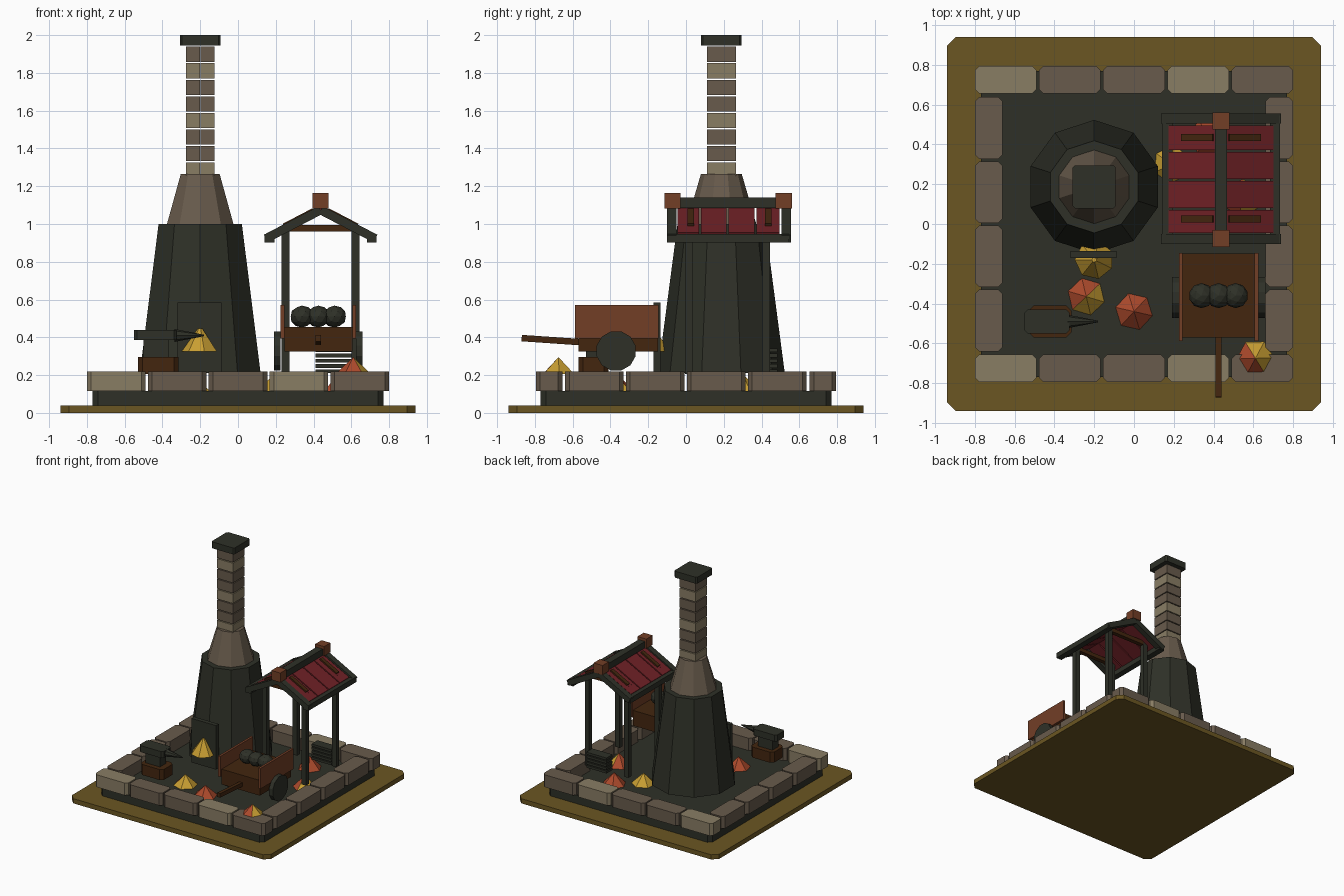
import bpy, bmesh, math
from mathutils import Matrix, Vector

if "Cube" in bpy.data.objects:
    bpy.data.objects.remove(bpy.data.objects["Cube"])


def material(name, hexa):
    c = [int(hexa[i:i + 2], 16) / 255 for i in (0, 2, 4)]
    lin = [v / 12.92 if v <= 0.04045 else ((v + 0.055) / 1.055) ** 2.4 for v in c]
    m = bpy.data.materials.new(name)
    m.diffuse_color = (*lin, 1)
    m.use_nodes = True
    m.node_tree.nodes["Principled BSDF"].inputs["Base Color"].default_value = m.diffuse_color
    return m


OLIVE = material("olive_ground", "6b5622")
DARK = material("dark_iron", "2e3027")
STONE = material("brown_stone", "685b4c")
PALE = material("pale_stone", "897d64")
WOOD = material("dark_wood", "43260f")
RUST = material("rust_wood", "723e26")
RED = material("red_plank", "702126")
GOLD = material("gold_flame", "c89e32")
EMBER = material("ember_orange", "ad4a2c")


def finish(name, bm, *mats):
    bmesh.ops.recalc_face_normals(bm, faces=bm.faces)
    me = bpy.data.meshes.new(name)
    bm.to_mesh(me)
    bm.free()
    for m in mats:
        me.materials.append(m)
    ob = bpy.data.objects.new(name, me)
    bpy.context.collection.objects.link(ob)
    return ob


def box(name, x, y, z, mat, c=0.0):
    """Box from ranges; c cuts the four upright corners."""
    (x0, x1), (y0, y1), (z0, z1) = x, y, z
    if c:
        pts = [(x0 + c, y0), (x1 - c, y0), (x1, y0 + c), (x1, y1 - c),
               (x1 - c, y1), (x0 + c, y1), (x0, y1 - c), (x0, y0 + c)]
    else:
        pts = [(x0, y0), (x1, y0), (x1, y1), (x0, y1)]
    bm = bmesh.new()
    f = bm.faces.new([bm.verts.new((a, b, z0)) for a, b in pts])
    up = bmesh.ops.extrude_face_region(bm, geom=[f])["geom"]
    bmesh.ops.translate(bm, vec=(0, 0, z1 - z0),
                        verts=[v for v in up if isinstance(v, bmesh.types.BMVert)])
    if not f.is_valid or len(bm.faces) < len(pts) + 2:
        bmesh.ops.holes_fill(bm, edges=bm.edges)
    return finish(name, bm, mat)


def beam(name, a, b, width, thick, mat):
    """Bar from a to b; width is measured level, thick across it."""
    a, b = Vector(a), Vector(b)
    d = (b - a).normalized()
    side = d.cross(Vector((0, 0, 1))).normalized()
    up = side.cross(d)
    m = Matrix((side * width, d * (b - a).length, up * thick)).transposed().to_4x4()
    bm = bmesh.new()
    bmesh.ops.create_cube(bm, size=1, matrix=Matrix.Translation((a + b) / 2) @ m)
    return finish(name, bm, mat)


def cone(name, loc, r0, r1, h, n, mats, axis="Z", turn=0.0, rule=None):
    """Cone or frustum standing at loc; rule picks second-colour faces."""
    rot = {"Z": Matrix(), "X": Matrix.Rotation(math.pi / 2, 4, "Y")}[axis]
    m = (Matrix.Translation(loc) @ rot @ Matrix.Rotation(turn, 4, "Z")
         @ Matrix.Translation((0, 0, h / 2)))
    bm = bmesh.new()
    bmesh.ops.create_cone(bm, cap_ends=True, segments=n, radius1=r0, radius2=r1,
                          depth=h, matrix=m)
    bmesh.ops.recalc_face_normals(bm, faces=bm.faces)
    if rule:
        for f in bm.faces:
            f.material_index = int(rule(f.normal))
    return finish(name, bm, *mats)


# Ground and yard
box("ground", (-.94, .94), (-.94, .94), (0, .04), OLIVE, .045)
box("yard_floor", (-.77, .77), (-.77, .77), (.04, .115), DARK, .03)

# Border stones
for i in range(5):
    x = -.8 + i * .3225
    for row, y in (("front", (-.795, -.655)), ("back", (.655, .795))):
        box(f"{row}_stone", (x, x + .31), y, (.115, .22),
            PALE if i in (0, 3) else STONE, .022)
for i in range(4):
    y = -.64 + i * .3225
    for col, x in (("left", (-.8, -.66)), ("right", (.66, .8))):
        box(f"{col}_stone", x, (y, y + .31), (.115, .22), STONE, .022)

# Furnace and chimney
FX, FY = -.2, .187
cone("furnace_body", (FX, FY, .21), .336, .232, .79, 10, [DARK])
cone("furnace_hood", (FX, FY, 1.0), .185, .108, .265, 10, [STONE])
for i in range(8):
    z = 1.245 + i * .0877
    for x in ((FX - .075, FX - .001), (FX + .001, FX + .075)):
        box("chimney_brick", x, (FY - .077, FY + .077), (z, z + .08),
            STONE if i % 3 else PALE)
box("chimney_cap", (FX - .108, FX + .108), (FY - .108, FY + .108), (1.945, 2.0), DARK, .012)
box("furnace_door", (-.32, -.087), (-.172, -.135), (.21, .585), DARK)
cone("furnace_flame", (-.2, -.18, .325), .098, .012, .122, 7, [GOLD], turn=-math.pi / 2 + math.pi / 7)

# Ember piles: x, y, base, height, facing of the ember side, threshold
for x, y, z, h, ang, t in ((-.24, -.365, .115, .09, 130, .0), (0, -.44, .115, .09, 0, -2),
                           (.61, -.675, .205, .09, 225, .0), (.37, .44, .115, .1, 0, -2),
                           (.19, .3, .115, .09, 0, 2), (.54, .13, .115, .1, 200, .0)):
    d = Vector((math.cos(math.radians(ang)), math.sin(math.radians(ang)), 0))
    cone("ember_pile", (x, y, z), .095, 0, h, 6, [GOLD, EMBER], turn=x * 9 + .3,
         rule=lambda n, d=d, t=t: n.dot(d) > t)

# Anvil
box("anvil_block", (-.53, -.315), (-.57, -.41), (.205, .295), WOOD, .025)
box("anvil_waist", (-.5, -.365), (-.53, -.45), (.295, .39), DARK)
box("anvil_top", (-.55, -.325), (-.55, -.43), (.385, .44), DARK, .015)
cone("anvil_horn", (-.335, -.49, .41), .034, .004, .155, 8, [DARK], axis="X")

# Cart
CX = .425
box("cart_bed", (CX - .18, CX + .18), (-.57, -.148), (.325, .455), WOOD)
for s in (-1, 1):
    x = sorted((CX + s * .18, CX + s * .2))
    box("cart_side", x, (-.588, -.145), (.395, .57), RUST)
    cone("cart_wheel", (CX + s * .217 - .018, -.37, .328), .107, .107, .036, 12, [DARK],
         axis="X", turn=math.pi / 12)
beam("cart_handle", (CX, -.55, .374), (CX, -.87, .396), .03, .034, WOOD)
for i in (-1, 0, 1):
    bm = bmesh.new()
    bmesh.ops.create_icosphere(bm, subdivisions=2, radius=.063, matrix=Matrix.Translation(
        (CX + i * .086, -.36, .51)) @ Matrix.Diagonal((1, 1, .92, 1)))
    finish("coal_lump", bm, DARK)

# Shed frame and roof
SX = .4375
RISE = .155 / .297


def slope(name, s, d0, d1, y, width, lift, thick, mat):
    """Piece lying along the roof pitch, from d0 to d1 out from the ridge."""
    pts = [(SX + s * d, y, 1.1 - RISE * d + lift) for d in (d0, d1)]
    beam(name, *pts, width, thick, mat)


for s in (-1, 1):
    for y in (.015, .425):
        x = SX + s * .185
        box("shed_post", (x - .021, x + .021), (y - .02, y + .02), (.205, .985), DARK)
        slope("roof_strap", s, .04, .197, y + .01, .034, -.002, .014, WOOD)
    for y in (-.075, .53):
        slope("roof_rafter", s, .0, .29, y, .05, -.026, .046, DARK)
    for y0, y1 in ((-.045, .07), (.08, .215), (.225, .363), (.373, .495)):
        slope("roof_plank", s, .0, .26, (y0 + y1) / 2, y1 - y0, -.018, .018, RED)
    x = sorted((SX + s * .245, SX + s * .297))
    box("eave_beam", x, (-.1, .545), (.903, .948), DARK)
box("ridge_beam", (SX - .03, SX + .03), (-.1, .545), (1.085, 1.14), DARK)
for y in ((-.115, -.03), (.475, .56)):
    box("ridge_cap", (SX - .042, SX + .042), y, (1.083, 1.163), RUST)
for y in (.015, .425):
    box("cross_beam", (SX - .165, SX + .165), (y - .018, y + .018), (.96, .995), WOOD)

# Stacked bars beneath the shed
for i in range(5):
    z = .21 + i * .028
    box("stacked_bar", (.41, .6), (.405, .485), (z, z + .02), DARK)
